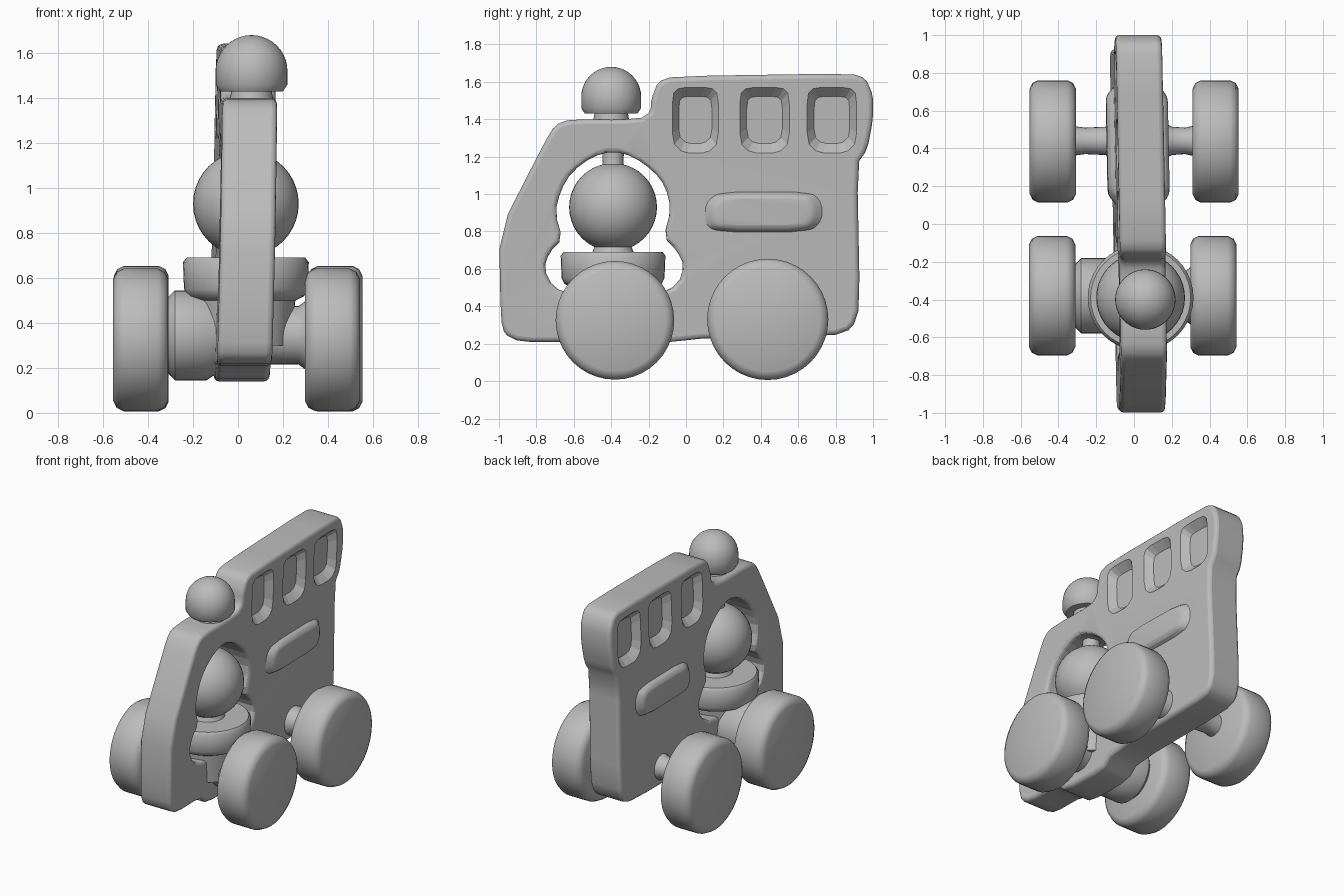
import bpy, bmesh, math
from mathutils import Matrix, Vector

cube = bpy.data.objects.get("Cube")
if cube:
    bpy.data.objects.remove(cube, do_unlink=True)

grey = bpy.data.materials.new("plain grey")
grey.use_nodes = True
grey.diffuse_color = (0.5, 0.5, 0.5, 1)
grey.node_tree.nodes["Principled BSDF"].inputs["Base Color"].default_value = (0.5, 0.5, 0.5, 1)

HALF = 0.122  # half the body thickness
# The body leans and turns very slightly
LEAN = Matrix(((1, -.02, .025, .005), (0, 1, 0, 0), (0, 0, 1, 0), (0, 0, 0, 1)))


def finish(name, bm):
    bmesh.ops.recalc_face_normals(bm, faces=bm.faces)
    mesh = bpy.data.meshes.new(name)
    bm.to_mesh(mesh)
    bm.free()
    mesh.materials.append(grey)
    ob = bpy.data.objects.new(name, mesh)
    bpy.context.collection.objects.link(ob)
    return ob


def smooth(ob, angle=40):
    bpy.ops.object.select_all(action='DESELECT')
    ob.select_set(True)
    bpy.context.view_layer.objects.active = ob
    bpy.ops.object.shade_smooth_by_angle(angle=math.radians(angle))


def rounded(points, amount=0.2):
    """Trim every corner of a closed outline once."""
    result = []
    for a, b in zip(points, points[1:] + points[:1]):
        a, b = Vector(a), Vector(b)
        result += [tuple(a.lerp(b, amount)), tuple(b.lerp(a, amount))]
    return result


def slab(name, outline, x0, x1, taper=1.0):
    """Extrude a (y, z) outline along x, optionally scaling the far end."""
    bm = bmesh.new()
    face = bm.faces.new([bm.verts.new((x0, y, z)) for y, z in outline])
    centre = face.calc_center_median()
    new = bmesh.ops.extrude_face_region(bm, geom=[face], use_keep_orig=True)["geom"]
    for v in (g for g in new if isinstance(g, bmesh.types.BMVert)):
        v.co = centre + (v.co - centre) * taper
        v.co.x = x1
    bm.transform(LEAN)
    return finish(name, bm)


def lathe(name, profile, place, steps=40):
    """Spin a (radius, height) profile around local z, then place it."""
    bm = bmesh.new()
    verts = [bm.verts.new((r, 0, h)) for r, h in profile]
    edges = [bm.edges.new(pair) for pair in zip(verts, verts[1:])]
    bmesh.ops.spin(bm, geom=verts + edges, axis=(0, 0, 1), cent=(0, 0, 0),
                   angle=math.tau, steps=steps, use_merge=True)
    bmesh.ops.remove_doubles(bm, verts=bm.verts, dist=0.0005)
    bm.transform(place)
    ob = finish(name, bm)
    smooth(ob)
    return ob


def cut(ob, cutter):
    mod = ob.modifiers.new("cut", 'BOOLEAN')
    mod.operation = 'DIFFERENCE'
    mod.object = cutter
    cutter.hide_render = True
    cutter.hide_set(True)


def along_x(x, y, z):
    return Matrix.Translation((x, y, z)) @ Matrix.Rotation(math.pi / 2, 4, 'Y')


# Flat vehicle body with an open driver's cab
outline = [(-.99, .33), (-.97, .25), (-.89, .21), (-.62, .21), (-.54, .14), (-.18, .14),
           (-.08, .225), (.78, .24), (.89, .28), (.93, .4), (.915, 1.16), (.97, 1.24),
           (1, 1.4), (1, 1.53), (.96, 1.62), (.88, 1.645), (-.07, 1.63), (-.15, 1.6),
           (-.185, 1.51), (-.19, 1.44), (-.25, 1.4), (-.62, 1.4), (-.7, 1.37),
           (-.76, 1.27), (-1, .8)]
opening = [(-.39, 1.23), (-.5, 1.2), (-.61, 1.12), (-.67, 1.02), (-.7, .9), (-.66, .76),
           (-.73, .69), (-.76, .6), (-.71, .5), (-.6, .46), (-.15, .46), (-.04, .52),
           (-.01, .62), (-.05, .7), (-.12, .77), (-.08, .92), (-.11, 1.04),
           (-.17, 1.12), (-.28, 1.2)]
body = slab("body", rounded(outline), -HALF, HALF)
cut(body, slab("cab_cutter", rounded(opening, .25), -1, 1))
bevel = body.modifiers.new("round edges", 'BEVEL')
bevel.width = 0.03
bevel.segments = 3
bevel.limit_method = 'ANGLE'
bevel.angle_limit = math.radians(60)

# Sunken windows on both sides
for side in (-1, 1):
    for i, (a, b) in enumerate([(-.08, .18), (.28, .56), (.64, .92)]):
        pane = [(a, 1.27), (a + .06, 1.21), (b - .06, 1.21), (b, 1.27),
                (b, 1.54), (b - .04, 1.58), (a + .04, 1.58), (a, 1.54)]
        cut(body, slab(f"window_cutter_{i}_{side}", rounded(pane),
                       side * (HALF + .01), side * (HALF - .05), .68))
smooth(body, 45)

# Raised bar under the windows, with softly sloping sides
bar = [(.08, .84), (.13, .79), (.69, .79), (.75, .86), (.75, .95), (.7, 1.02), (.15, 1.02), (.08, .95)]
for side, name in ((-1, "right"), (1, "left")):
    ob = slab(f"{name}_side_bar", rounded(bar), side * (HALF - .02), side * .163, .78)
    b = ob.modifiers.new("round edges", 'BEVEL')
    b.width = 0.02
    b.segments = 2
    smooth(ob, 60)

# Driver: round head on a peg, standing on a collar
CAB = Matrix.Translation((.035, -.39, 0))
ball = [(.235 * math.sin(math.pi * i / 20), .93 - .235 * math.cos(math.pi * i / 20)) for i in range(21)]
lathe("driver_head", ball, CAB)
lathe("driver_neck", [(0, 1.1), (.07, 1.1), (.055, 1.17), (.06, 1.25), (0, 1.25)], CAB)
lathe("driver_collar", [(0, .3), (.2, .3), (.22, .5), (.26, .52), (.275, .55), (.28, .67),
                        (.265, .69), (.11, .69), (.09, .74), (0, .74)], CAB)

# Domed beacon on the roof
dome = [(.16 * math.cos(math.pi * i / 20), 1.52 + .16 * math.sin(math.pi * i / 20)) for i in range(11)]
lathe("roof_beacon", [(0, 1.37), (.1, 1.37), (.09, 1.43), (.14, 1.43), (.16, 1.46)] + dome,
      Matrix.Translation((.06, -.4, 0)))

# Wheels
def wheel(name, x, y, z, r, w):
    e = .045
    half = [(0, w), (r - e, w), (r - .015, w - .015), (r, w - e)]
    lathe(name, half + [(a, -h) for a, h in reversed(half)], along_x(x, y, z))


for side, front_x, rear_x in (("right", -.433, -.43), ("left", .42, .432)):
    wheel(f"front_{side}_wheel", front_x, -.38, .325, .317, .122)
    wheel(f"rear_{side}_wheel", rear_x, .437, .33, .324, .122)

# Axles: slim at the rear, thick and stepped at the front
lathe("rear_axle", [(0, -.4), (.09, -.4), (.07, -.26), (.075, -.15), (.1, -.09),
                    (.1, .15), (.075, .2), (.07, .27), (.09, .36), (0, .36)],
      along_x(0, .44, .36), 24)
lathe("front_axle", [(0, -.4), (.17, -.4), (.17, -.31), (.2, -.28), (.2, -.14), (.16, -.08),
                     (.13, .1), (.13, .27), (.16, .31), (0, .31)],
      along_x(0, -.38, .345), 32)
